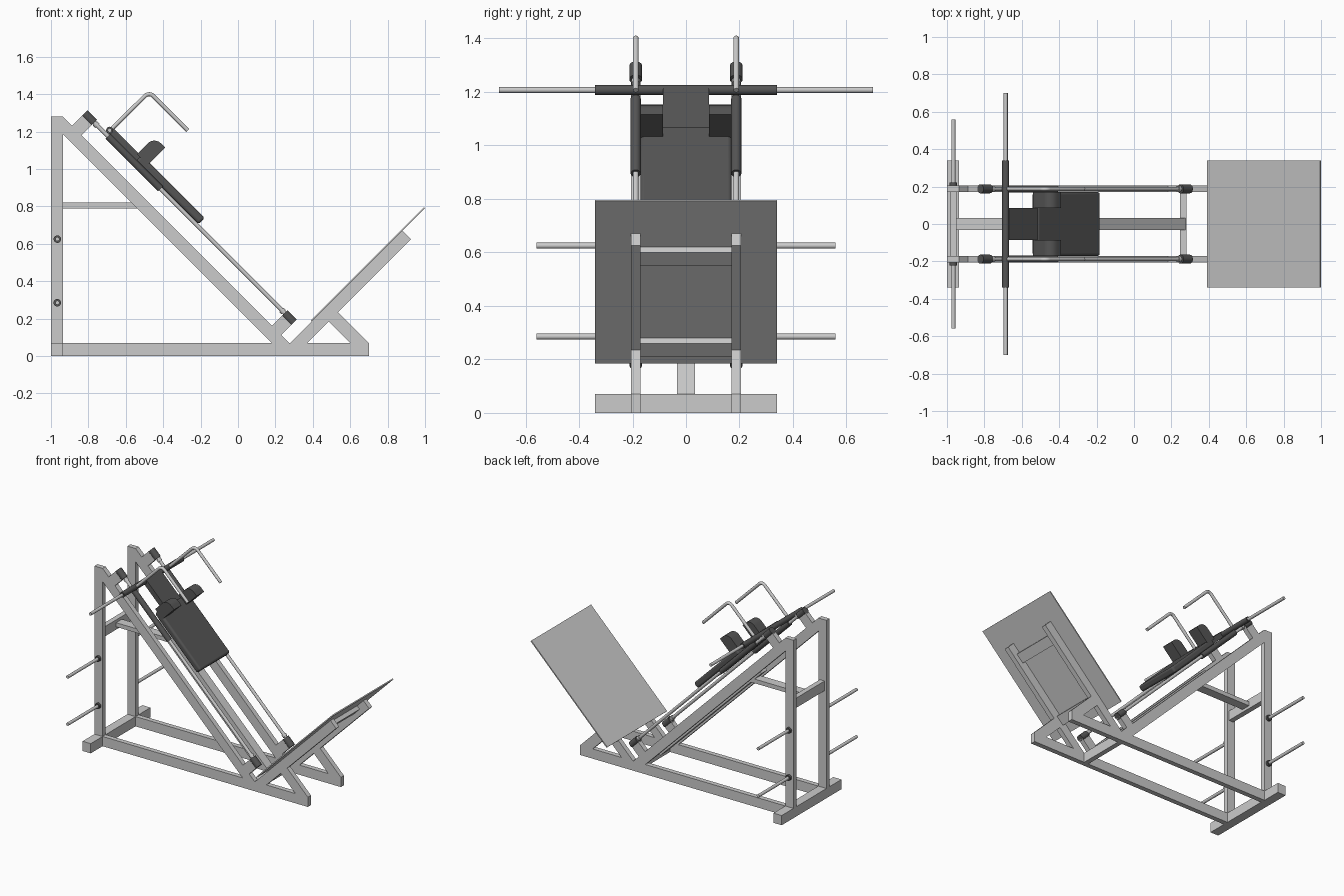
import bpy, bmesh, math
from mathutils import Vector

if "Cube" in bpy.data.objects:
    bpy.data.objects.remove(bpy.data.objects["Cube"])

dark = bpy.data.materials.new("dark_grey")
dark.diffuse_color = (0.09, 0.09, 0.09, 1)
dark.use_nodes = True
dark.node_tree.nodes["Principled BSDF"].inputs["Base Color"].default_value = dark.diffuse_color


def uv(u, v):
    """Slope coordinates (u = x+z, v = x-z) to x, z."""
    return ((u + v) / 2, (u - v) / 2)


def quad(u0, u1, v0, v1):
    return [uv(u0, v0), uv(u1, v0), uv(u1, v1), uv(u0, v1)]


def rect(x0, x1, z0, z1):
    return [(x0, z0), (x1, z0), (x1, z1), (x0, z1)]


def finish(name, bm, mirror=False, mat=None, bevel=0, smooth=False):
    bmesh.ops.recalc_face_normals(bm, faces=bm.faces)
    me = bpy.data.meshes.new(name)
    bm.to_mesh(me)
    bm.free()
    ob = bpy.data.objects.new(name, me)
    bpy.context.collection.objects.link(ob)
    if mat:
        me.materials.append(mat)
    if bevel:
        b = ob.modifiers.new("soft_edges", 'BEVEL')
        b.width, b.segments = bevel, 4
    if mirror:
        m = ob.modifiers.new("mirror_y", 'MIRROR')
        m.use_axis = (False, True, False)
        m.use_mirror_merge = False
    if smooth or bevel:
        bpy.ops.object.select_all(action='DESELECT')
        ob.select_set(True)
        bpy.context.view_layer.objects.active = ob
        bpy.ops.object.shade_smooth_by_angle(angle=math.radians(35))
    return ob


def prism(name, pts, y0, y1, **kw):
    """Side profile in x, z extruded along y."""
    bm = bmesh.new()
    f = bm.faces.new([bm.verts.new((x, y0, z)) for x, z in pts])
    ext = bmesh.ops.extrude_face_region(bm, geom=[f])["geom"]
    bmesh.ops.translate(bm, vec=(0, y1 - y0, 0),
                        verts=[g for g in ext if isinstance(g, bmesh.types.BMVert)])
    return finish(name, bm, **kw)


def rod(name, p, q, r, **kw):
    """Round bar between two points."""
    p, q = Vector(p), Vector(q)
    d = q - p
    bm = bmesh.new()
    bmesh.ops.create_cone(bm, cap_ends=True, segments=24, radius1=r, radius2=r, depth=d.length)
    m = d.to_track_quat('Z', 'Y').to_matrix().to_4x4()
    m.translation = (p + q) / 2
    bmesh.ops.transform(bm, matrix=m, verts=bm.verts)
    return finish(name, bm, smooth=True, **kw)


def slope_rod(name, u, v0, v1, r, **kw):
    (x0, z0), (x1, z1) = uv(u, v0), uv(u, v1)
    return rod(name, (x0, 0.188, z0), (x1, 0.188, z1), r, mirror=True, **kw)


A, B = 0.17, 0.205   # inner and outer face of the side frames

# Side frames
prism("rear_foot", rect(-1, -0.935, 0, 0.07), -0.34, 0.34)
prism("base_rail", rect(-0.935, 0.70, 0, 0.07), A, B, mirror=True)
prism("upright", [(-1, 0.07), (-0.935, 0.07), (-0.935, 1.28), (-1, 1.28)], A, B, mirror=True)
prism("slope_beam", [(-0.935, 1.185), (0.18, 0.07), (0.275, 0.07), (-0.935, 1.28)], A, B, mirror=True)
prism("plate_beam", [(0.28, 0.07), (0.37, 0.07), uv(1.55, 0.30), uv(1.55, 0.21)], A, B, mirror=True)
prism("plate_brace", [(0.60, 0.07), (0.70, 0.07), uv(0.77, 0.30), uv(0.67, 0.30)], A, B, mirror=True)

# Cross members and centre spine
prism("front_crossbar", rect(0.245, 0.28, 0, 0.07), -A, A)
prism("rear_crossbar", rect(-0.985, -0.948, 0.77, 0.84), -A, A)
prism("centre_strut", [(-0.948, 0.79), (-0.54, 0.79), (-0.57, 0.82), (-0.948, 0.82)], -0.033, 0.033)
prism("centre_slope_beam", [(0.18, 0.07), (0.275, 0.07), uv(0.345, -1.5), uv(0.25, -1.5)],
      -0.033, 0.033)

# Foot plate and the bars behind it
prism("foot_plate", quad(0.58, 1.79, 0.198, 0.21), -0.34, 0.34)
for i, u in enumerate((0.67, 1.35)):
    prism(f"plate_crossbar_{i}", quad(u, u + 0.10, 0.21, 0.25), -A, A)

# Guide rods with their end posts and bumpers
slope_rod("guide_rod", 0.48, -2.09, 0.09, 0.011)
for end, v, s in (("top", -2.068, 1), ("bottom", 0.07, -1)):
    prism(f"{end}_rod_post", quad(0.345, 0.47, v - 0.05, v + 0.05), A, B, mirror=True)
    slope_rod(f"{end}_bumper", 0.476, v - 0.05, v + 0.05, 0.024, mat=dark)
    slope_rod(f"{end}_rod_collar", 0.48, v + s * 0.06, v + s * 0.085, 0.016)

# Weight storage pegs
for i, z in enumerate((0.285, 0.625)):
    rod(f"storage_peg_{i}", (-0.966, 0.2, z), (-0.966, 0.56, z), 0.011, mirror=True)
    rod(f"peg_collar_{i}", (-0.966, 0.2, z), (-0.966, 0.222, z), 0.02, mirror=True, mat=dark)

# Sliding carriage
slope_rod("slide_sleeve", 0.48, -1.87, -1.31, 0.019, mat=dark)
rod("carriage_tube", (-0.686, -0.34, 1.207), (-0.686, 0.34, 1.207), 0.019, mat=dark)
rod("weight_bar", (-0.686, -0.70, 1.207), (-0.686, 0.70, 1.207), 0.011)

# Back pad, head pad and shoulder pads
prism("back_pad", quad(0.495, 0.56, -1.59, -0.915), -0.171, 0.171, mat=dark, bevel=0.014)
prism("head_pad", quad(0.50, 0.552, -1.89, -1.5), -0.086, 0.086, mat=dark)
profile = [uv(0.54, -1.505), uv(0.725, -1.505), uv(0.725, -1.54)]
for k in range(7):   # rounded upper corner
    a = math.radians(15 * k)
    profile.append(uv(0.655 + 0.07 * math.cos(a), -1.55 - 0.07 * math.sin(a)))
profile.append(uv(0.54, -1.62))
prism("shoulder_pad", profile, 0.086, 0.171, mirror=True, mat=dark, smooth=True)

# Bent hand grips
path = [(-0.685, 1.205)]
for k in range(7):
    a = math.radians(135 - 15 * k)
    path.append((-0.475 + 0.03 * math.cos(a), 1.37 + 0.03 * math.sin(a)))
path.append((-0.268, 1.206))
for side, y in (("left", -0.188), ("right", 0.188)):
    cu = bpy.data.curves.new(f"{side}_hand_grip", 'CURVE')
    cu.dimensions = '3D'
    cu.bevel_depth, cu.bevel_resolution, cu.use_fill_caps = 0.011, 4, True
    sp = cu.splines.new('POLY')
    sp.points.add(len(path) - 1)
    for p, (x, z) in zip(sp.points, path):
        p.co = (x, y, z, 1)
    sp.use_smooth = True
    bpy.context.collection.objects.link(bpy.data.objects.new(f"{side}_hand_grip", cu))
